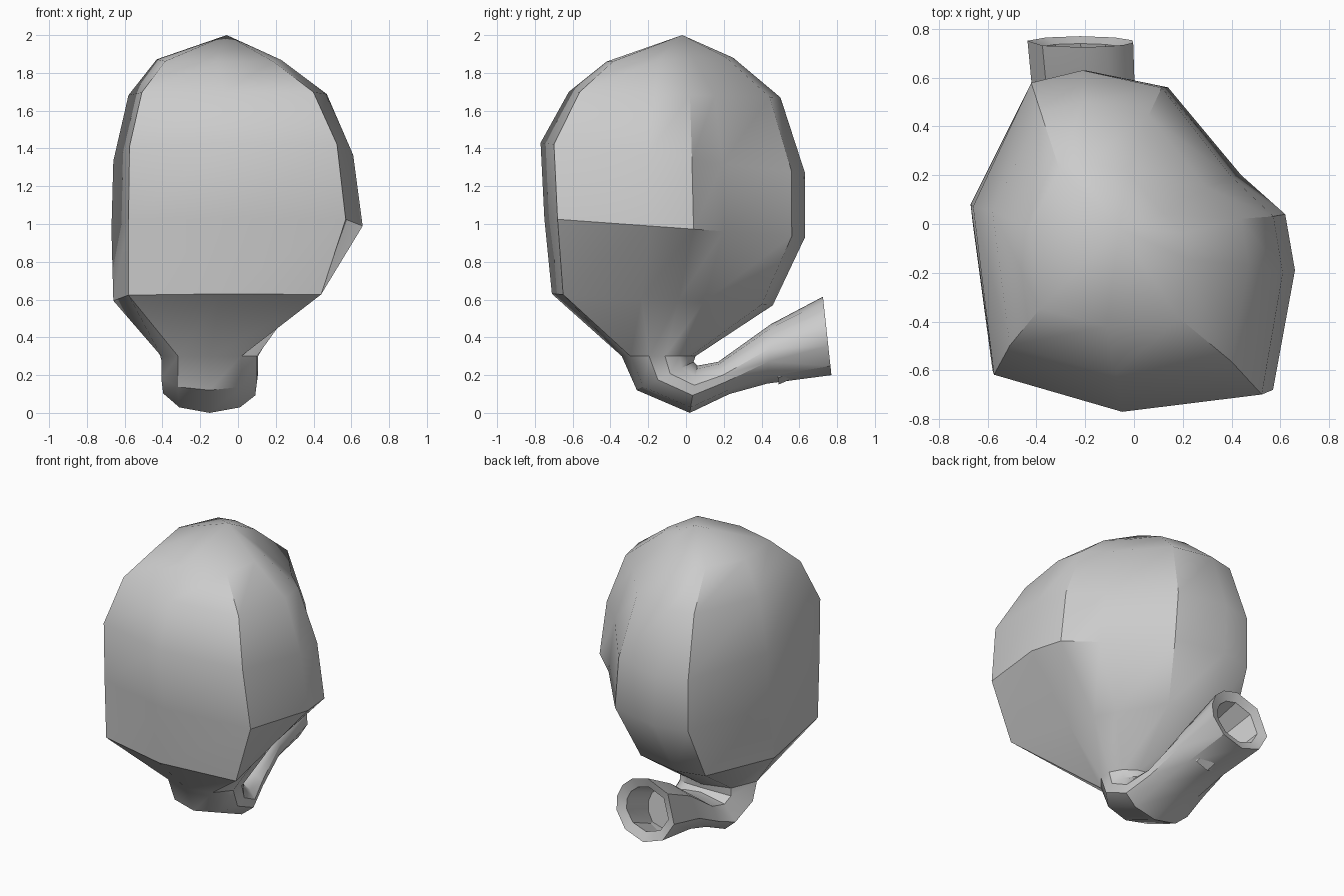
import bpy, bmesh, math

if "Cube" in bpy.data.objects:
    bpy.data.objects.remove(bpy.data.objects["Cube"])

bm = bmesh.new()
ANGLES = [-40, 0, 40, 75, 100, 125, 150, 180, 225, 280]
# Lumpy plan outline of the bag at its widest
PLAN = [(-.58, -.60), (-.03, -.75), (.57, -.68), (.66, -.19), (.62, .04),
        (.44, .20), (.14, .56), (-.20, .63), (-.42, .58), (-.67, .08)]


def oval(cx, half_w, low, high):
    """Ring across x, spanning from a low/front to a high/back (y, z) point."""
    ring = []
    for a in map(math.radians, ANGLES):
        t = 0.5 - 0.5 * math.cos(a)
        y, z = (p + (q - p) * t for p, q in zip(low, high))
        ring.append(bm.verts.new((cx + half_w * math.sin(a), y, z)))
    return ring


def section(x0, x1, front, back, pinch=0):
    """Plan outline fitted between limits and tilted; pinch hollows the right side."""
    xs, ys = zip(*PLAN)
    ring = []
    for i, (x, y) in enumerate(PLAN):
        u = (x - min(xs)) / (max(xs) - min(xs))
        t = (y - min(ys)) / (max(ys) - min(ys))
        dent = pinch if i in (3, 4) else pinch / 2 if i == 5 else 0
        ring.append(bm.verts.new((x0 + (x1 - x0) * u - dent,
                                  front[0] + (back[0] - front[0]) * t,
                                  front[1] + (back[1] - front[1]) * t)))
    return ring


rings = [
    # hollow inside of the spout
    oval(-.22, .16, (.74, .26), (.71, .55)),
    # spout outside, elbow and neck
    oval(-.22, .22, (.77, .20), (.725, .615)),
    oval(-.20, .21, (.43, .155), (.45, .47)),
    oval(-.17, .22, (.23, .10), (.17, .27)),
    oval(-.15, .25, (.02, 0), (.06, .25)),
    oval(-.15, .26, (-.26, .12), (.04, .27)),
    oval(-.15, .26, (-.34, .30), (.05, .30)),
    # bag, from bottom to top
    section(-.66, .52, (-.71, .63), (.46, .57), pinch=.2),
    section(-.67, .66, (-.75, 1.03), (.63, .93)),
    section(-.66, .61, (-.77, 1.43), (.63, 1.27)),
    section(-.58, .47, (-.62, 1.70), (.50, 1.67)),
    section(-.43, .23, (-.42, 1.86), (.25, 1.88)),
]

# Skin the rings
n = len(ANGLES)
for a, b in zip(rings, rings[1:]):
    for i in range(n):
        j = (i + 1) % n
        bm.faces.new((a[i], a[j], b[j], b[i]))

# Sink the floor of the spout opening and close the crown
deep = [bm.verts.new((v.co.x * .8, v.co.y - .25, v.co.z - .11)) for v in rings[0]]
for i in range(n):
    j = (i + 1) % n
    bm.faces.new((deep[i], deep[j], rings[0][j], rings[0][i]))
bm.faces.new(deep)
top = bm.verts.new((-.06, -.02, 2))
for i in range(n):
    bm.faces.new((rings[-1][i], rings[-1][(i + 1) % n], top))
bmesh.ops.recalc_face_normals(bm, faces=bm.faces)

mesh = bpy.data.meshes.new("pouch_with_spout")
bm.to_mesh(mesh)
bm.free()
pouch = bpy.data.objects.new("pouch_with_spout", mesh)
bpy.context.collection.objects.link(pouch)
bpy.context.view_layer.objects.active = pouch
pouch.select_set(True)
bpy.ops.object.shade_smooth_by_angle(angle=math.radians(35))
